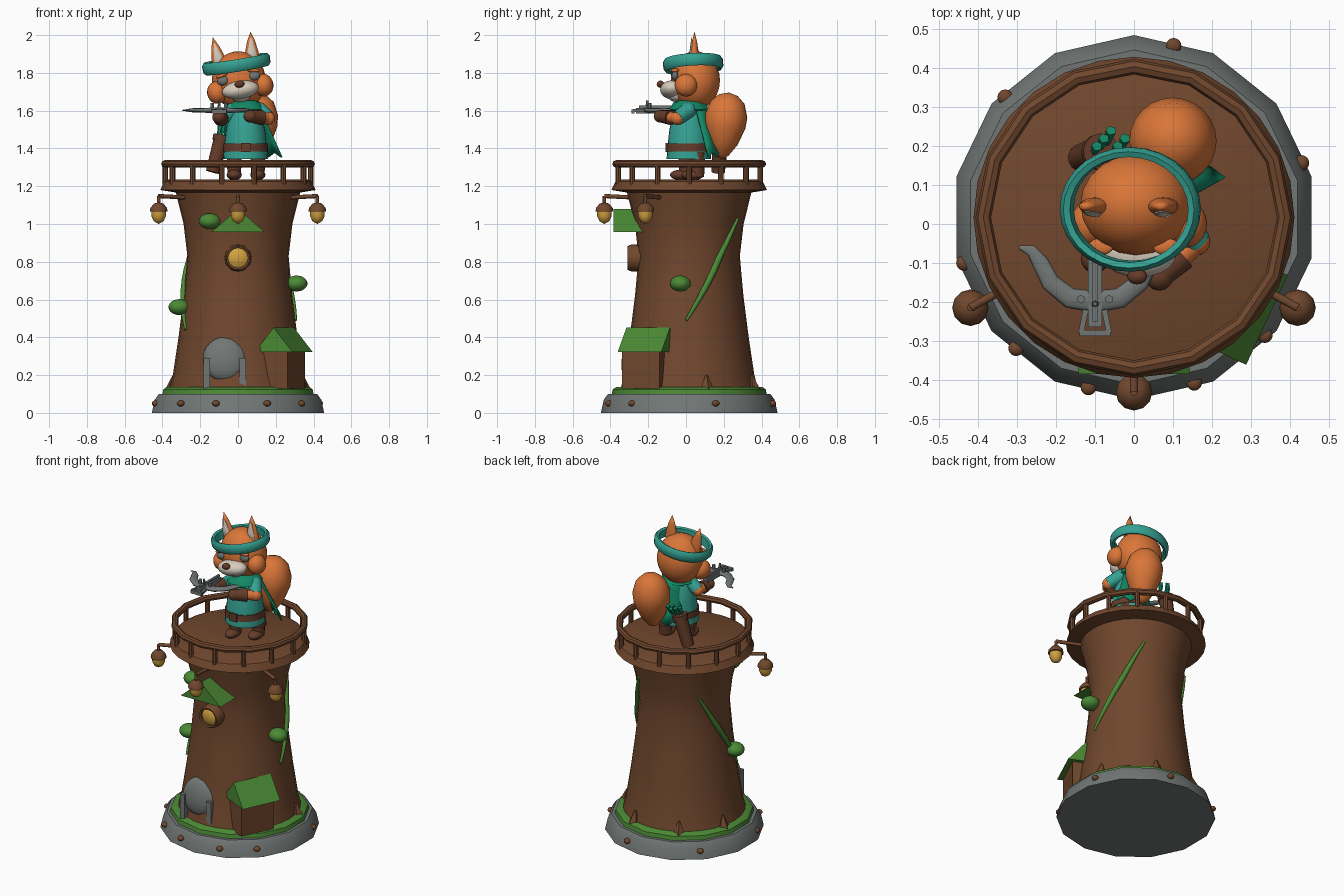
import bpy, bmesh, math
from math import sin, cos, pi, radians
from mathutils import Vector, Matrix, Euler

cube = bpy.data.objects.get("Cube")
if cube:
    bpy.data.objects.remove(cube)


def paint(name, r, g, b):
    m = bpy.data.materials.new(name)
    m.use_nodes = True
    m.diffuse_color = (r, g, b, 1)
    n = m.node_tree.nodes["Principled BSDF"]
    n.inputs["Base Color"].default_value = (r, g, b, 1)
    n.inputs["Roughness"].default_value = 0.8
    return m


WOOD = paint("wood_brown", .165, .064, .027)
STONE = paint("stone_grey", .165, .185, .18)
MOSS = paint("leaf_green", .07, .25, .035)
GOLD = paint("lamp_gold", .65, .36, .05)
FUR = paint("orange_fur", .70, .18, .04)
TEAL = paint("teal_cloth", .035, .36, .29)
CAPE = paint("cape_green", .006, .25, .13)
CREAM = paint("cream_fur", .68, .60, .50)
LEATHER = paint("dark_leather", .13, .045, .022)
AXIS = Vector((0, .017, 0))


def finish(name, bm, mat, smooth=40, matrix=None):
    if matrix is not None:
        bm.transform(matrix)
    bmesh.ops.recalc_face_normals(bm, faces=bm.faces)
    me = bpy.data.meshes.new(name)
    bm.to_mesh(me)
    bm.free()
    ob = bpy.data.objects.new(name, me)
    bpy.context.collection.objects.link(ob)
    me.materials.append(mat)
    if smooth:
        bpy.ops.object.select_all(action='DESELECT')
        ob.select_set(True)
        bpy.context.view_layer.objects.active = ob
        bpy.ops.object.shade_smooth_by_angle(angle=radians(smooth))
    return ob


def place(loc, rot=(0, 0, 0), size=(1, 1, 1)):
    return Matrix.LocRotScale(Vector(loc), Euler(rot), Vector(size))


def lathe(name, profile, mat, n=24, matrix=None, smooth=40, closed=False):
    bm = bmesh.new()
    vs = [bm.verts.new((0, r, z)) for r, z in profile]
    es = [bm.edges.new(p) for p in zip(vs, vs[1:])]
    if closed:
        es.append(bm.edges.new((vs[-1], vs[0])))
    bmesh.ops.spin(bm, geom=vs + es, cent=(0, 0, 0), axis=(0, 0, 1), angle=2 * pi, steps=n)
    bmesh.ops.remove_doubles(bm, verts=bm.verts, dist=1e-5)
    return finish(name, bm, mat, smooth, matrix or Matrix.Translation(AXIS))


def ball(name, loc, size, mat, rot=(0, 0, 0)):
    bm = bmesh.new()
    bmesh.ops.create_uvsphere(bm, u_segments=20, v_segments=12, radius=1)
    return finish(name, bm, mat, 60, place(loc, rot, size))


def box(name, loc, size, mat, rot=(0, 0, 0)):
    bm = bmesh.new()
    bmesh.ops.create_cube(bm, size=1)
    return finish(name, bm, mat, 0, place(loc, rot, size))


def rod(name, a, b, r1, r2, mat, n=10):
    a, b = Vector(a), Vector(b)
    bm = bmesh.new()
    bmesh.ops.create_cone(bm, cap_ends=True, segments=n, radius1=r1, radius2=r2, depth=(b - a).length)
    turn = (b - a).to_track_quat('Z', 'Y').to_matrix().to_4x4()
    return finish(name, bm, mat, 40, Matrix.Translation((a + b) / 2) @ turn)


def tube(name, points, radii, mat, depth=.012, flat=1):
    """Tapered tube through points, optionally flattened in z."""
    cu = bpy.data.curves.new(name, 'CURVE')
    cu.dimensions = '3D'
    cu.bevel_depth, cu.bevel_resolution, cu.use_fill_caps = depth, 2, True
    sp = cu.splines.new('POLY')
    sp.points.add(len(points) - 1)
    mid = points[0][2]
    for p, co, r in zip(sp.points, points, radii):
        p.co = (co[0], co[1], (co[2] - mid) / flat, 1)
        p.radius = r
    ob = bpy.data.objects.new(name, cu)
    bpy.context.collection.objects.link(ob)
    ob.location.z, ob.scale.z = mid, flat
    cu.materials.append(mat)
    return ob


def gable(name, loc, w, l, h, mat, rot=0):
    bm = bmesh.new()
    tri = [bm.verts.new(c) for c in ((-w, -l, 0), (w, -l, 0), (0, -l, h))]
    f = bm.faces.new(tri)
    ext = bmesh.ops.extrude_face_region(bm, geom=[f])
    bmesh.ops.translate(bm, vec=(0, 2 * l, 0), verts=[v for v in ext["geom"] if isinstance(v, bmesh.types.BMVert)])
    return finish(name, bm, mat, 0, place(loc, (0, 0, rot)))


def around(deg, r, z):
    return AXIS + Vector((r * cos(radians(deg)), r * sin(radians(deg)), z))


# Stone footing, moss ring and trunk with deck
lathe("stone_base", [(0, 0), (.468, 0), (.452, .07), (.43, .1), (0, .1)], STONE, 14, smooth=30)
lathe("moss_ring", [(.3, .09), (.41, .1), (.405, .125), (.385, .138), (.3, .138)], MOSS, 14)
trunk = [(.365, .12), (.345, .2), (.315, .4), (.287, .62), (.268, .83), (.288, 1.0), (.33, 1.17)]
lathe("trunk", trunk, WOOD, 28, smooth=60)
lathe("deck", [(.32, 1.165), (.412, 1.18), (.39, 1.225), (.37, 1.235), (0, 1.235)], WOOD, 28, smooth=30)


def trunk_radius(z):
    for (r0, z0), (r1, z1) in zip(trunk, trunk[1:]):
        if z0 <= z <= z1:
            return r0 + (r1 - r0) * (z - z0) / (z1 - z0)
    return trunk[0][0]


# Railing
lathe("railing", [(.387 + .02 * cos(i * pi / 4), 1.318 + .02 * sin(i * pi / 4)) for i in range(8)],
      WOOD, 16, closed=True)
for i in range(14):
    a = 360 / 14 * (i + .5) + 90
    rod("railing_post", around(a, .385, 1.21), around(a, .385, 1.315), .015, .015, WOOD, 8)

# Wood chips and root stubs on the footing
for a in (77, 137, 18, 195, 318, 228, 290, 255):
    ball("wood_chip", around(a, .452, .05), (.02, .02, .016), WOOD)
for a in (15, 70, 120, 165, 315):
    rod("root_stub", around(a, .36, .12), around(a, .352, .2), .04, .006, WOOD, 5)

# Hanging acorn lamps
for x, y in ((-.42, -.215), (.42, -.215), (0, -.432)):
    out = Vector((x, y, 1.148))
    rod("lamp_arm", AXIS + (out - AXIS) * .68 + Vector((0, 0, .36)), out, .011, .011, WOOD)
    rod("lamp_hanger", out, out - Vector((0, 0, .05)), .009, .009, WOOD)
    spot = Matrix.Translation((x, y, 0))
    lathe("acorn_cap", [(0, 1.115), (.025, 1.108), (.044, 1.085), (.047, 1.066), (0, 1.064)], WOOD, 12, spot)
    lathe("acorn_light", [(.038, 1.066), (.038, 1.04), (.026, 1.015), (0, 1.0)], GOLD, 12, spot)

# Round window and awning
facing = place((0, -.27, .82), (pi / 2, 0, 0))
lathe("window_frame", [(.055, -.03), (.072, -.03), (.07, .025), (.062, .04), (.053, .036)], WOOD, 20, facing, closed=True)
lathe("window_pane", [(.056, .02), (.04, .032), (0, .038)], GOLD, 20, facing)
gable("window_awning", (0, -.3, .957), .142, .085, .122, MOSS)

# Side hut
box("hut_walls", (.235, -.205, .23), (.16, .22, .2), WOOD, (0, 0, radians(-25)))
gable("hut_roof", (.242, -.2, .322), .11, .127, .13, MOSS, radians(-25))

# Stone door with posts
ball("stone_door", (-.07, -.29, .285), (.117, .05, .118), STONE, (radians(-8), 0, 0))
for x in (-.165, .025):
    box("door_post", (x, -.315, .21), (.034, .045, .16), STONE)

# Shrubs and climbing vines
for x, y, z in ((-.15, -.245, 1.015), (.31, -.03, .685), (-.31, -.06, .56)):
    ball("shrub", (x, y, z), (.058, .055, .042), MOSS)
for a0, z0, a1, z1 in ((60, 1.03, -3, .49), (141, .97, 208, .44)):
    steps = [i / 10 for i in range(11)]
    tube("vine", [around(a0 + (a1 - a0) * t, trunk_radius(z0 + (z1 - z0) * t) + .003, z0 + (z1 - z0) * t)
                  for t in steps], [.5 + .8 * sin(pi * t) for t in steps], MOSS, .014)

# Guard: boots, tunic, belt, collar
for x, y in ((-.02, .0), (.105, .06)):
    rod("boot_leg", (x, y, 1.25), (x, y, 1.38), .036, .042, LEATHER, 14)
    ball("boot_foot", (x, y - .025, 1.26), (.04, .06, .028), LEATHER)
    lathe("boot_cuff", [(.038, -.015), (.047, -.012), (.047, .012), (.038, .015)], LEATHER, 14,
          Matrix.Translation((x, y, 1.325)), closed=True)
middle = place((.04, .015, 0))
lathe("tunic", [(0, 1.345), (.118, 1.345), (.112, 1.42), (.103, 1.5), (.085, 1.58), (.055, 1.635), (0, 1.65)],
      TEAL, 24, middle)
lathe("belt", [(.1, 1.385), (.12, 1.385), (.118, 1.425), (.1, 1.425)], LEATHER, 24, middle, closed=True)
box("belt_buckle", (.04, -.103, 1.405), (.05, .012, .05), LEATHER)
lathe("collar", [(.05, 1.655), (.08, 1.645), (.105, 1.605), (.095, 1.6), (.05, 1.62)], CAPE, 16, middle, closed=True)

# Cape with ragged hem
bm = bmesh.new()
rows = [[bm.verts.new((.045 + .065 * u + v * (.05 + .075 * u), .11 - .06 * u * u + .07 * v,
                       1.635 - v * (.28 - .025 * (k % 2))))
         for k, u in enumerate([i / 4 - 1 for i in range(9)])] for v in (0, .25, .5, .75, 1)]
for r0, r1 in zip(rows, rows[1:]):
    for i in range(8):
        bm.faces.new((r0[i], r0[i + 1], r1[i + 1], r1[i]))
cape = finish("cape", bm, CAPE)
cape.modifiers.new("thickness", 'SOLIDIFY').thickness = .01

# Tail
lathe("tail", [(0, -.185), (.035, -.16), (.075, -.1), (.108, -.01), (.112, .05), (.09, .12), (.05, .158), (0, .172)],
      FUR, 24, place((.1, .208, 1.525), (radians(-6), 0, 0)), smooth=60)

# Arms: sleeve, fur cuff, glove
for shoulder, elbow, hand in (((-.025, 0, 1.6), (-.085, .0, 1.555), (-.1, -.09, 1.565)),
                              ((.115, .01, 1.6), (.16, -.045, 1.56), (.065, -.135, 1.57))):
    s, e, h = Vector(shoulder), Vector(elbow), Vector(hand)
    ball("shoulder", s, (.043, .043, .043), TEAL)
    rod("sleeve", s, e, .042, .038, TEAL, 14)
    ball("elbow", e, (.036, .036, .036), FUR)
    rod("forearm", e, h, .032, .028, FUR, 14)
    rod("glove_cuff", e.lerp(h, .4), h, .041, .032, LEATHER, 14)
    ball("glove", h, (.036, .036, .033), LEATHER)

# Quiver with feathered arrows
rod("quiver", (-.135, .17, 1.275), (-.085, .185, 1.46), .036, .042, LEATHER, 14)
rod("quiver_rim", (-.09, .184, 1.44), (-.084, .186, 1.47), .047, .047, LEATHER, 14)
for i in range(5):
    x = -.105 + .018 * i
    rod("arrow_feather", (x, .18 + .012 * (i % 3), 1.46), (x + .01, .2 + .02 * (i % 3), 1.52), .006, .014, CAPE, 5)

# Crossbow
box("crossbow_stock", (-.1, -.16, 1.6), (.035, .21, .03), STONE)
box("crossbow_rail", (-.1, -.15, 1.62), (.014, .2, .014), STONE)
limb = [(-.295, -.06), (-.265, -.067), (-.24, -.1), (-.215, -.15), (-.165, -.19), (-.1, -.2),
        (-.035, -.19), (.015, -.15), (.04, -.1), (.065, -.067), (.095, -.06)]
tube("crossbow_limb", [(x, y, 1.602) for x, y in limb], [.2, .6, .9, 1, 1.1, 1.2, 1.1, 1, .9, .6, .2], STONE, .024, .5)
for s in (-1, 1):
    box("crossbow_stirrup_side", (-.1 + s * .03, -.25, 1.6), (.014, .06, .016), STONE, (0, 0, s * .2))
    rod("crossbow_bolt", (-.1 + s * .036, -.193, 1.6), (-.1 + s * .036, -.193, 1.64), .011, .011, STONE, 6)
box("crossbow_stirrup_bar", (-.1, -.28, 1.595), (.08, .016, .02), STONE)
rod("crossbow_sight", (-.1, -.205, 1.61), (-.1, -.205, 1.655), .01, .006, STONE, 6)

# Head, leaning to one side
TILT = Matrix.Translation((.005, .05, 1.76)) @ Euler((0, radians(-9), 0)).to_matrix().to_4x4()


def on_head(ob):
    ob.matrix_world = TILT
    return ob


on_head(ball("head", (0, 0, 0), (.143, .13, .155), FUR))
on_head(lathe("headband", [(.152, -.026), (.168, -.034), (.18, -.02), (.182, .015), (.17, .032), (.154, .026)],
              TEAL, 28, place((0, -.012, .088), (radians(3), 0, 0), (1, .88, 1)), closed=True))
on_head(ball("muzzle", (0, -.125, -.05), (.098, .062, .048), CREAM))
on_head(ball("chin", (0, -.095, -.085), (.05, .05, .03), CREAM))
on_head(ball("nose", (0, -.185, -.02), (.026, .02, .019), LEATHER))
for s in (-1, 1):
    on_head(ball("cheek", (s * .125, -.05, -.045), (.052, .06, .06), FUR))
    on_head(ball("eye", (s * .085, -.108, .012), (.03, .018, .025), STONE))
    on_head(ball("brow", (s * .085, -.108, .04), (.034, .022, .011), FUR, (0, s * .2, 0)))
    on_head(lathe("ear", [(0, -.06), (.04, -.04), (.037, 0), (.022, .06), (0, .112)], FUR, 14,
                  place((s * .09, -.005, .135), (0, s * .1, 0), (1, .6, 1))))
    on_head(lathe("inner_ear", [(0, -.05), (.026, -.03), (.023, .005), (.012, .05), (0, .085)], CREAM, 10,
                  place((s * .09, -.02, .135), (0, s * .1, 0), (1, .5, 1))))
